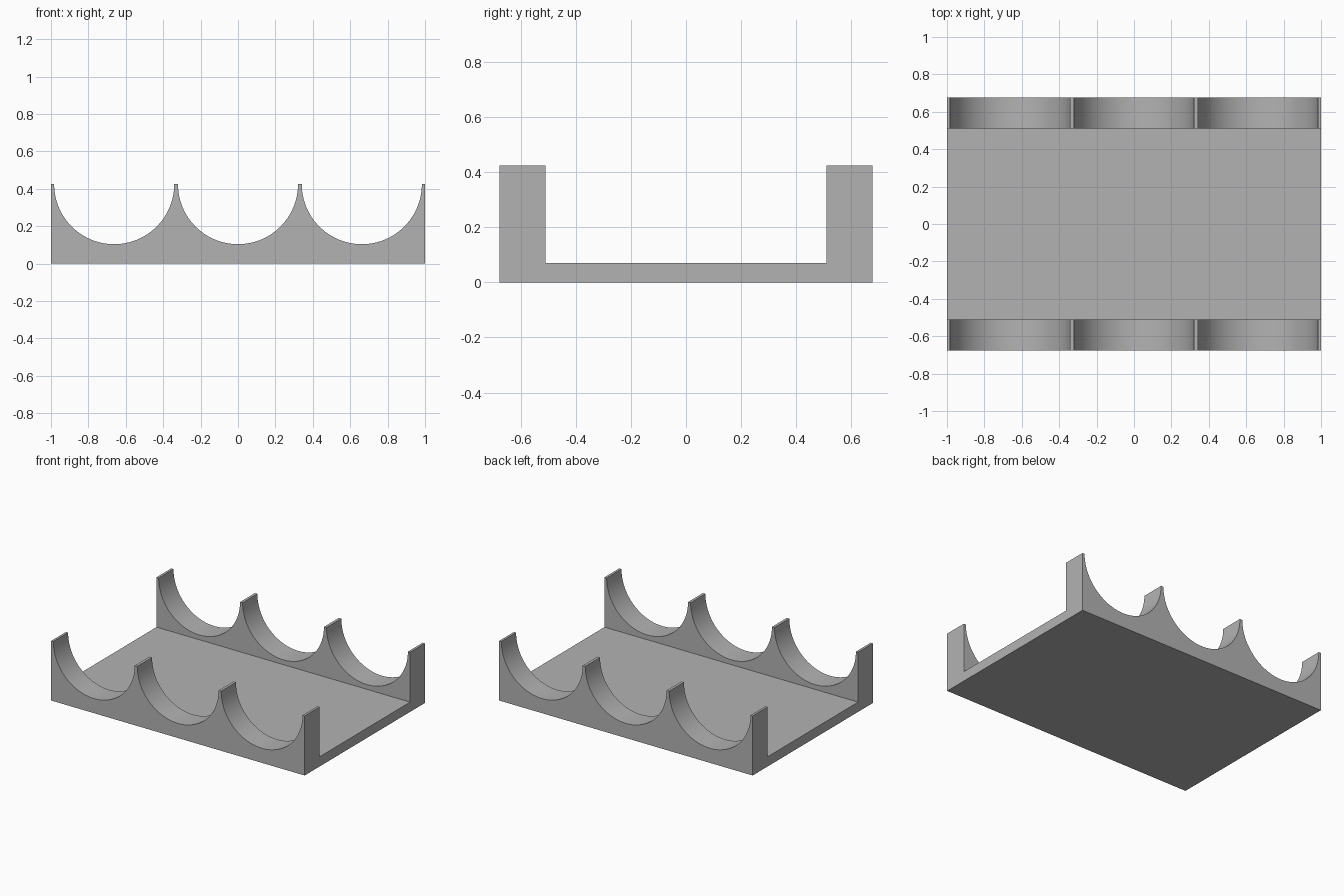
import bpy
import bmesh
import math

if "Cube" in bpy.data.objects:
    bpy.data.objects.remove(bpy.data.objects["Cube"])

HALF_X, HALF_Y, INNER_Y = 1.0, 0.677, 0.51
TOP_Z, FLOOR_Z = 0.425, 0.07
RADIUS, PITCH, SEGMENTS = 0.321, 0.662, 48

grey = bpy.data.materials.new("light grey")
grey.diffuse_color = (0.45, 0.45, 0.45, 1)
grey.use_nodes = True
grey.node_tree.nodes["Principled BSDF"].inputs["Base Color"].default_value = grey.diffuse_color


def extrude_profile(name, profile, y0, y1):
    """Solid made by sweeping an x-z outline from y0 to y1."""
    bm = bmesh.new()
    face = bm.faces.new([bm.verts.new((x, y0, z)) for x, z in profile])
    swept = bmesh.ops.extrude_face_region(bm, geom=[face])["geom"]
    moved = [v for v in swept if isinstance(v, bmesh.types.BMVert)]
    bmesh.ops.translate(bm, verts=moved, vec=(0, y1 - y0, 0))
    bmesh.ops.recalc_face_normals(bm, faces=bm.faces)
    mesh = bpy.data.meshes.new(name)
    bm.to_mesh(mesh)
    bm.free()
    mesh.materials.append(grey)
    obj = bpy.data.objects.new(name, mesh)
    bpy.context.collection.objects.link(obj)
    return obj


# Cradle outline: flat base with three semicircular scoops along the top
outline = [(HALF_X, 0), (-HALF_X, 0), (-HALF_X, TOP_Z)]
for centre in (-PITCH, 0, PITCH):
    for i in range(SEGMENTS + 1):
        a = math.pi * (1 + i / SEGMENTS)
        outline.append((centre + RADIUS * math.cos(a), TOP_Z + RADIUS * math.sin(a)))
outline.append((HALF_X, TOP_Z))

# Front and back cradle walls
for name, side in (("front_cradle", -1), ("back_cradle", 1)):
    wall = extrude_profile(name, outline, side * HALF_Y, side * INNER_Y)
    bpy.ops.object.select_all(action="DESELECT")
    wall.select_set(True)
    bpy.context.view_layer.objects.active = wall
    bpy.ops.object.shade_smooth_by_angle(angle=math.radians(30))

# Floor plate joining the walls
plate = [(-HALF_X, 0), (HALF_X, 0), (HALF_X, FLOOR_Z), (-HALF_X, FLOOR_Z)]
extrude_profile("floor_plate", plate, -INNER_Y, INNER_Y)
